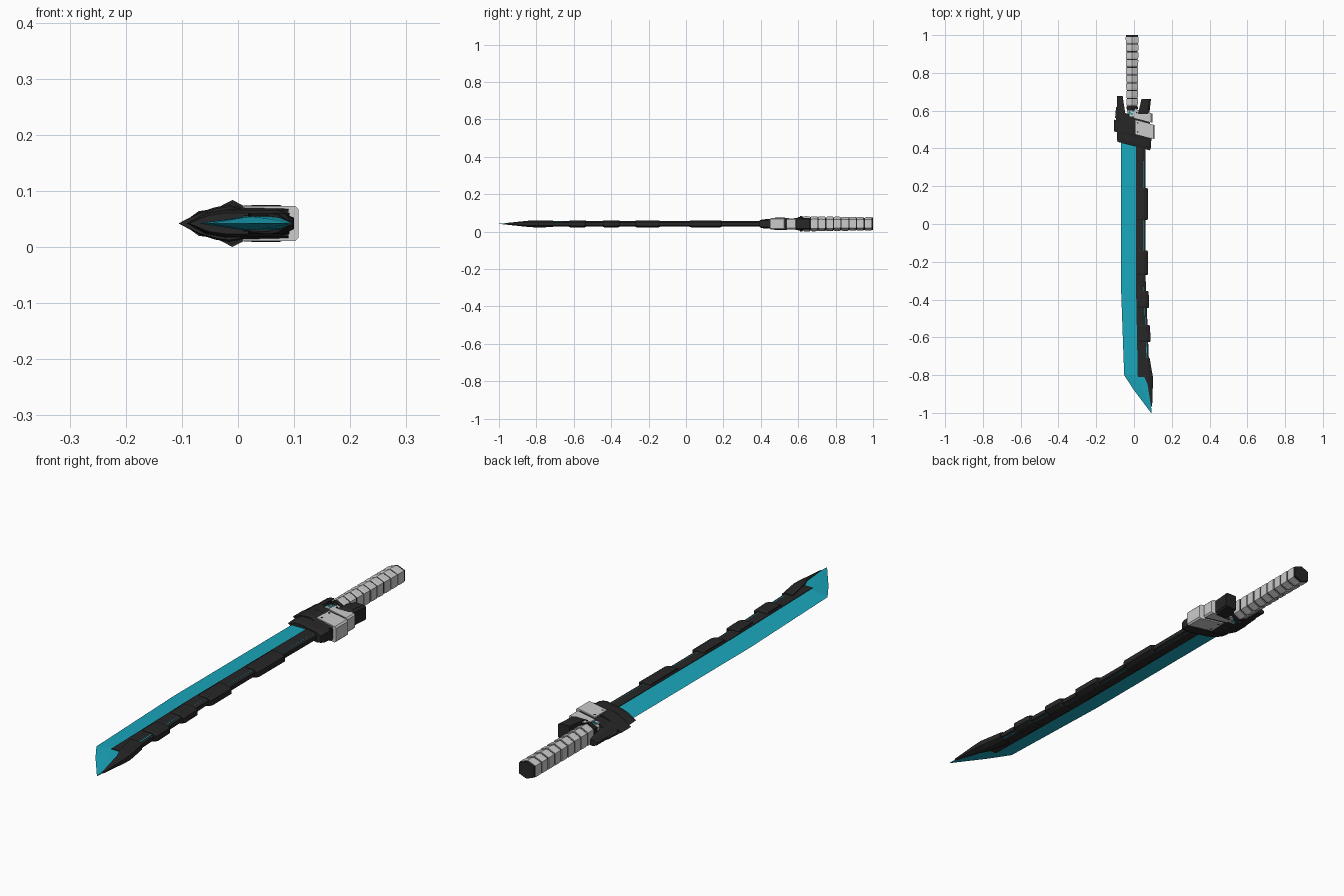
import bpy, bmesh, math

if "Cube" in bpy.data.objects:
    bpy.data.objects.remove(bpy.data.objects["Cube"])

ZC = 0.042  # mid-plane height of the sword


def material(name, color):
    m = bpy.data.materials.new(name)
    m.diffuse_color = color
    m.use_nodes = True
    m.node_tree.nodes["Principled BSDF"].inputs["Base Color"].default_value = m.diffuse_color
    return m


DARK = material("dark_metal", (0.02, 0.02, 0.02, 1))
CYAN = material("cyan_blade", (0.01, 0.38, 0.5, 1))


def mirrored(half):
    """Closed XZ outline from (x, half thickness) points."""
    return list(half) + [(x, -h) for x, h in reversed(half) if h > 0]


def loft(name, sections, mat=None, shear=0.0):
    """Skin XZ outlines placed along y; shear slants the cuts across x."""
    bm = bmesh.new()
    rings = [[bm.verts.new((x, y + shear * x, ZC + z)) for x, z in pts]
             for y, pts in sections]
    n = len(rings[0])
    for a, b in zip(rings, rings[1:]):
        for i in range(n):
            j = (i + 1) % n
            bm.faces.new((a[i], a[j], b[j], b[i]))
    bm.faces.new(rings[0])
    bm.faces.new(rings[-1])
    bmesh.ops.recalc_face_normals(bm, faces=bm.faces)
    me = bpy.data.meshes.new(name)
    bm.to_mesh(me)
    bm.free()
    ob = bpy.data.objects.new(name, me)
    bpy.context.collection.objects.link(ob)
    if mat:
        me.materials.append(mat)
    return ob


def interp(table, t):
    for (a, u), (b, v) in zip(table, table[1:]):
        if a >= t >= b:
            return u + (v - u) * (t - a) / (b - a)
    return table[-1][1]


# Blade: wedge with sharp left edge, swept to a point at the front
blade = [(0.46, -0.07, 0.012, 0.05, 0.0125), (-0.3, -0.07, 0.012, 0.05, 0.0125),
         (-0.8, -0.052, 0.022, 0.075, 0.0125), (-0.88, 0.0, 0.05, 0.085, 0.009),
         (-1.0, 0.09, 0.0915, 0.093, 0.001)]
loft("blade", [(y, mirrored([(e, 0), (i, h), (o, h)])) for y, e, i, o, h in blade], CYAN)

# Spine along the back of the blade
OUTER = [(0.46, 0.062), (0, 0.06), (-0.3, 0.062), (-0.7, 0.078), (-0.81, 0.09)]
INNER = [(0.46, 0.01), (-0.3, 0.01), (-0.81, 0.02)]


def spine_profile(y, grow=0.0, h=0.0145, inset=0.0):
    o, i = interp(OUTER, y) + grow, interp(INNER, y) + inset
    return mirrored([(i, h), (o - 0.018, h), (o, h * 0.55)])


loft("spine", [(y, spine_profile(y)) for y in (0.46, 0, -0.3, -0.7, -0.81)], DARK)

# Raised armour blocks on the spine
for k, (a, b) in enumerate([(0.19, 0.02), (-0.14, -0.27), (-0.355, -0.445), (-0.535, -0.625)]):
    loft(f"spine_block_{k + 1}",
         [(y, spine_profile(y, g, h, 0.008)) for y, g, h in
          ((a, 0.009, 0.016), (a - 0.007, 0.013, 0.019), (b + 0.007, 0.013, 0.019), (b, 0.009, 0.016))], DARK)

# Tip guard tapering towards the point
loft("tip_guard", [
    (-0.71, mirrored([(0.035, 0.018), (0.07, 0.018), (0.083, 0.01)])),
    (-0.81, mirrored([(0.055, 0.019), (0.08, 0.019), (0.1, 0.01)])),
    (-0.85, mirrored([(0.072, 0.016), (0.085, 0.016), (0.1, 0.008)])),
    (-0.965, mirrored([(0.09, 0.004), (0.093, 0.004), (0.096, 0.002)]))], DARK)

# Guard: slanted collar and main body
S = -0.26


def collar(x0, x1, h):
    return mirrored([(x0, 0), (x0 + 0.035, h * 0.75), (-0.02, h), (x1 - 0.02, h), (x1, h * 0.7)])


loft("guard_collar", [(0.412, collar(-0.088, 0.085, 0.019)), (0.43, collar(-0.09, 0.09, 0.024)),
                      (0.48, collar(-0.092, 0.092, 0.026))], DARK, S)
body = mirrored([(-0.106, 0), (-0.068, 0.02), (-0.04, 0.029), (-0.015, 0.033), (0.01, 0.028), (0.09, 0.026)])
loft("guard_body", [(0.463, [(x, z * 0.9) for x, z in body]), (0.475, body), (0.525, body)], DARK, S)
upper = mirrored([(-0.095, 0), (-0.065, 0.018), (-0.045, 0.026), (-0.02, 0.026), (0.02, 0.026), (0.085, 0.026)])
loft("guard_upper", [(0.52, upper), (0.575, upper)], DARK, S)

# Grey clamp plates wrapping the right side of the guard
for name, y0, y1, x0, x1, h in (("front_clamp", 0.478, 0.552, 0.008, 0.108, 0.031),
                                ("rear_clamp", 0.562, 0.61, 0.0, 0.097, 0.0295)):
    p = mirrored([(x0, h), (x1 - 0.006, h), (x1, h - 0.006)])
    loft(name, [(y0, p), (y1, p)], None, S)

# Rivets on both faces of the clamps
for k, (x, y) in enumerate([(0.02, 0.535), (0.02, 0.488), (0.015, 0.59)]):
    bpy.ops.mesh.primitive_cylinder_add(vertices=8, radius=0.004, depth=0.064, location=(x, y, ZC))
    bpy.context.object.name = f"rivet_{k + 1}"
    bpy.context.object.data.materials.append(DARK)

# Horns pointing back along the handle
loft("left_horn", [(0.54, mirrored([(-0.092, 0.006), (-0.07, 0.022), (-0.04, 0.026)])),
                   (0.61, mirrored([(-0.09, 0.005), (-0.07, 0.018), (-0.05, 0.02)])),
                   (0.678, mirrored([(-0.09, 0.004), (-0.075, 0.012), (-0.06, 0.012)]))], DARK)
loft("left_fin", [(0.56, mirrored([(-0.1, 0.003), (-0.06, 0.02)])),
                  (0.62, mirrored([(-0.095, 0.003), (-0.06, 0.014)]))], DARK)
loft("right_horn", [(0.565, mirrored([(0.015, 0.026), (0.07, 0.026), (0.08, 0.02)])),
                    (0.6, mirrored([(0.025, 0.033), (0.074, 0.033), (0.083, 0.026)])),
                    (0.663, mirrored([(0.04, 0.03), (0.082, 0.03), (0.09, 0.024)]))], DARK)


# Handle: hexagonal dark core with grey wrapped bands
def hexagon(y, s=1.0):
    t = (y - 0.61) / 0.39
    rx, rz = (0.03 + 0.004 * t) * s, (0.041 - 0.006 * t) * s
    return [(-0.01 + x * rx, z * rz) for x, z in
            ((0, 1), (1, 0.62), (1, -0.62), (0, -1), (-1, -0.62), (-1, 0.62))]


loft("handle_core", [(y, hexagon(y, 0.9)) for y in (0.6, 1.0)], DARK)
loft("handle_collar", [(y, hexagon(y, 1.02)) for y in (0.61, 0.622)], DARK)
N, Y0, Y1 = 9, 0.627, 0.997
step = (Y1 - Y0) / N
for k in range(N):
    a, b = Y0 + k * step, Y0 + (k + 1) * step - 0.006
    loft(f"handle_band_{k + 1}", [(a, hexagon(a, 0.96)), (a + 0.008, hexagon(a)), (b, hexagon(b))])
loft("pommel_cap", [(0.99, hexagon(0.99, 0.95)), (1.0, hexagon(1.0, 0.95))], DARK)

# Grey neck with glowing inserts between guard and handle
neck = mirrored([(-0.035, 0.02), (-0.025, 0.028), (0.005, 0.028), (0.015, 0.02)])
loft("neck", [(0.57, neck), (0.612, neck)])
for k, (x, y) in enumerate([(-0.022, 0.588), (-0.005, 0.598), (-0.01, 0.583)]):
    bpy.ops.mesh.primitive_cylinder_add(vertices=6, radius=0.006, depth=0.061, location=(x, y, ZC))
    bpy.context.object.name = f"glow_insert_{k + 1}"
    bpy.context.object.data.materials.append(CYAN)
